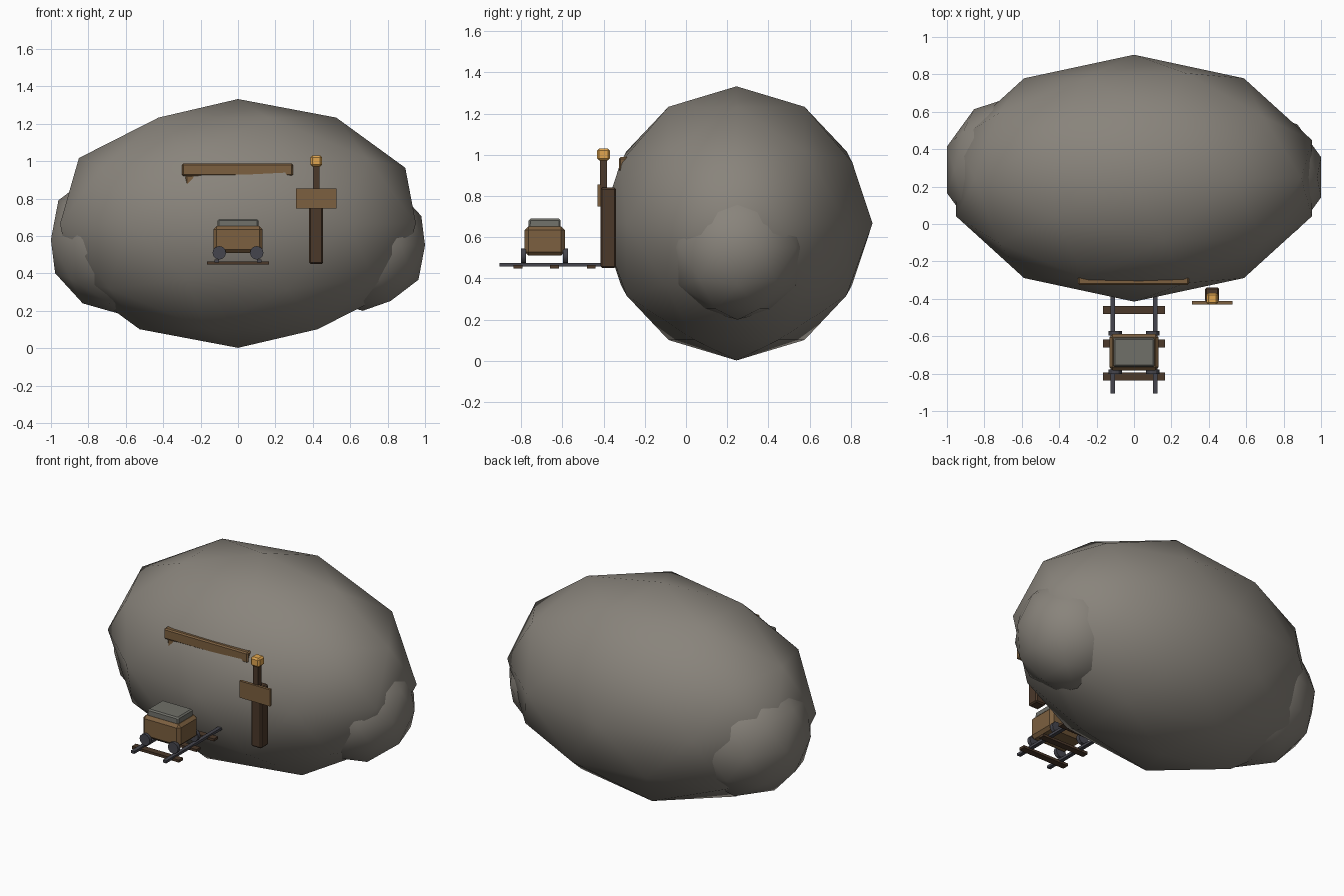
import bpy
from math import radians

if "Cube" in bpy.data.objects:
    bpy.data.objects.remove(bpy.data.objects["Cube"])


def material(name, rgb):
    m = bpy.data.materials.new(name)
    m.diffuse_color = (*rgb, 1)
    m.use_nodes = True
    m.node_tree.nodes["Principled BSDF"].inputs["Base Color"].default_value = m.diffuse_color
    return m


ROCK = material("rock", (0.25, 0.23, 0.20))
WOOD = material("wood", (0.20, 0.115, 0.05))
DARK = material("dark_wood", (0.07, 0.04, 0.023))
IRON = material("iron", (0.06, 0.06, 0.075))
ORE = material("ore", (0.16, 0.16, 0.14))
GLOW = material("lamp_glow", (0.75, 0.38, 0.08))


def boulder(name, loc, scale):
    bpy.ops.mesh.primitive_ico_sphere_add(subdivisions=2, radius=1, location=loc)
    o = bpy.context.object
    o.name = name
    o.scale = scale
    o.data.materials.append(ROCK)
    bpy.ops.object.shade_smooth()
    return o


def box(name, x, y, z, mat, bevel=0.0, taper=1.0):
    """Box from (min, max) ranges; taper scales the top face."""
    ranges = (x, y, z)
    bpy.ops.mesh.primitive_cube_add(size=1, location=[(a + b) / 2 for a, b in ranges])
    o = bpy.context.object
    o.name = name
    size = [b - a for a, b in ranges]
    for v in o.data.vertices:
        k = taper if v.co.z > 0 else 1
        v.co = (v.co.x * size[0] * k, v.co.y * size[1] * k, v.co.z * size[2])
    o.data.materials.append(mat)
    if bevel:
        b = o.modifiers.new("bevel", 'BEVEL')
        b.width = bevel
        b.segments = 1
    return o


# Rock mass
boulder("main_rock", (0, 0.245, 0.667), (1.0, 0.66, 0.665))
boulder("left_rock", (-0.62, 0.29, 0.58), (0.4, 0.4, 0.4))
boulder("right_rock", (0.667, 0.25, 0.55), (0.35, 0.35, 0.35))

# Mine entrance timbers, mostly sunk in the rock
box("entrance_beam", (-0.30, 0.295), (-0.325, -0.25), (0.92, 0.988), WOOD, 0.008)
for s, side in ((-1, "left"), (1, "right")):
    cx = s * 0.245
    box(f"{side}_entrance_post", (cx - 0.035, cx + 0.035), (-0.315, -0.245),
        (0.45, 0.925), WOOD, 0.008)

# Track
for s, side in ((-1, "left"), (1, "right")):
    cx = s * 0.113
    box(f"{side}_rail", (cx - 0.012, cx + 0.012), (-0.905, -0.2), (0.458, 0.474), IRON)
for i, cy in enumerate((-0.815, -0.638, -0.46)):
    box(f"sleeper_{i + 1}", (-0.167, 0.167), (cy - 0.021, cy + 0.021),
        (0.448, 0.464), DARK)

# Mine cart
box("cart_body", (-0.132, 0.132), (-0.783, -0.588), (0.51, 0.652), WOOD, 0.018)
box("ore_load", (-0.112, 0.112), (-0.765, -0.607), (0.63, 0.69), ORE, 0.008, 0.97)
for sx in (-1, 1):
    for cy in (-0.789, -0.585):
        bpy.ops.mesh.primitive_cylinder_add(
            vertices=12, radius=0.036, depth=0.024,
            location=(sx * 0.1, cy, 0.51), rotation=(radians(90), 0, 0))
        wheel = bpy.context.object
        wheel.name = "cart_wheel"
        wheel.data.materials.append(IRON)
        bpy.ops.object.shade_smooth_by_angle()

# Sign post with lantern
box("sign_post", (0.38, 0.455), (-0.415, -0.34), (0.45, 0.84), DARK, 0.008)
box("lantern_pole", (0.40, 0.436), (-0.418, -0.383), (0.75, 0.985), DARK)
box("sign_board", (0.31, 0.527), (-0.43, -0.412), (0.748, 0.855), WOOD)
box("lantern", (0.387, 0.449), (-0.431, -0.369), (0.972, 1.03), GLOW, 0.01)
